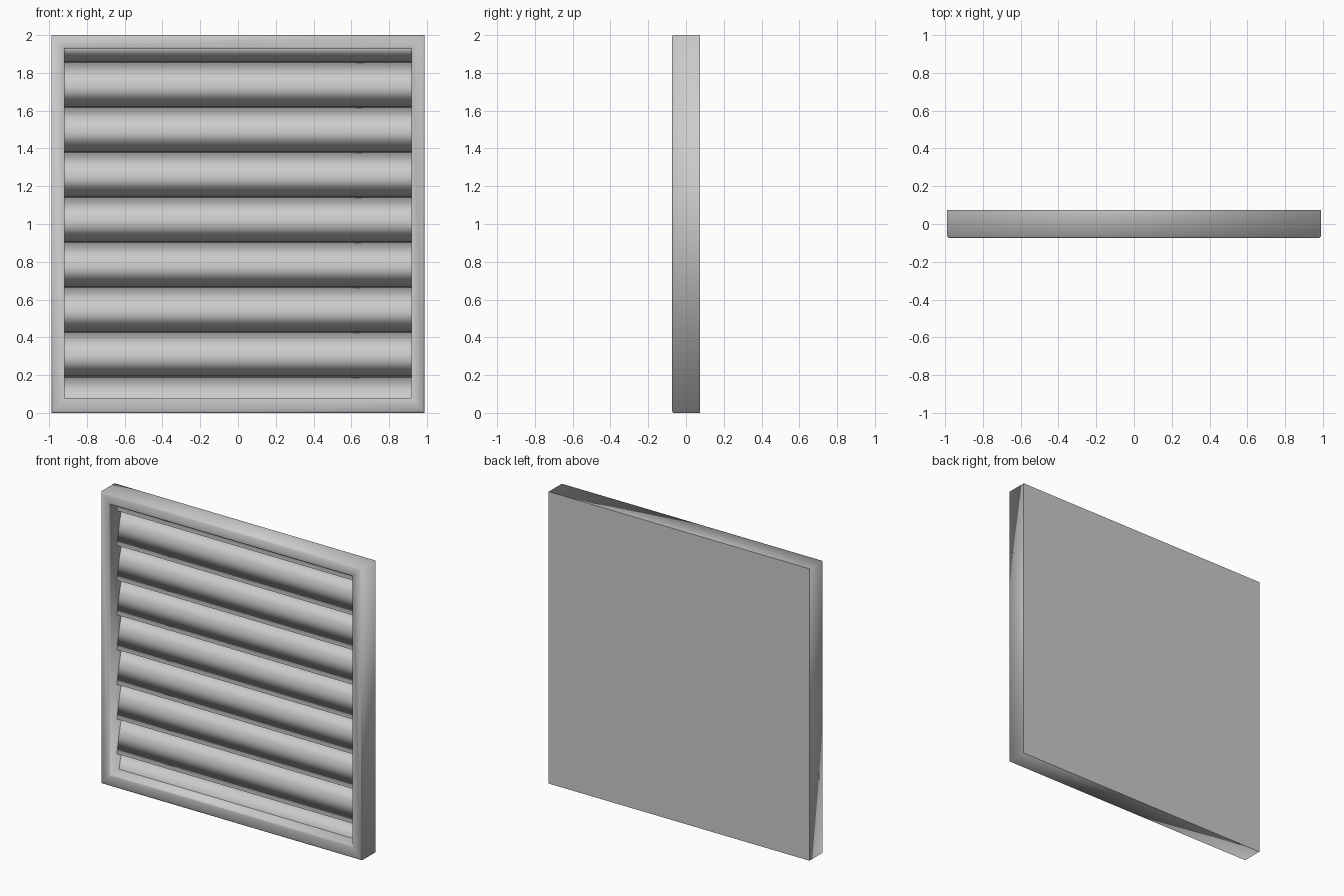
import bpy
import bmesh

cube = bpy.data.objects.get("Cube")
if cube:
    bpy.data.objects.remove(cube, do_unlink=True)

grey = bpy.data.materials.new("metal_grey")
grey.use_nodes = True
colour = (0.6, 0.6, 0.6, 1)
grey.diffuse_color = colour
grey.node_tree.nodes["Principled BSDF"].inputs["Base Color"].default_value = colour

HALF_W, HALF_D, HEIGHT = 0.988, 0.075, 2.0
BORDER, SILL = 0.07, 0.08
PITCH, TOP_LIP = 0.238, 1.86


def skin(name, loops, closed, smooth=True):
    """Skin quads between matching loops of points."""
    bm = bmesh.new()
    rows = [[bm.verts.new(p) for p in loop] for loop in loops]
    for a, b in zip(rows, rows[1:]):
        n = len(a)
        for i in range(n if closed else n - 1):
            j = (i + 1) % n
            bm.faces.new((a[i], a[j], b[j], b[i]))
    bmesh.ops.recalc_face_normals(bm, faces=bm.faces)
    for face in bm.faces:
        face.smooth = smooth
    mesh = bpy.data.meshes.new(name)
    bm.to_mesh(mesh)
    bm.free()
    mesh.materials.append(grey)
    obj = bpy.data.objects.new(name, mesh)
    bpy.context.collection.objects.link(obj)
    return obj


def rectangle(inset, y):
    """Frame outline, inset as a share of the border width."""
    x = HALF_W - inset * BORDER
    low, high = inset * SILL, HEIGHT - inset * BORDER
    return [(-x, y, low), (x, y, low), (x, y, high), (-x, y, high)]


# Frame: outer wall, softened front border and inner wall
section = [(0, HALF_D), (0, -0.067), (0.12, -HALF_D),
           (0.92, -HALF_D), (1, -0.07), (1, HALF_D)]
skin("frame", [rectangle(f, y) for f, y in section], True)

# Closed back panel
x = HALF_W
back = skin("back_panel", [[(-x, HALF_D, 0), (x, HALF_D, 0)],
                           [(-x, HALF_D, HEIGHT), (x, HALF_D, HEIGHT)]], False, False)
back.data.flip_normals() if back.data.polygons[0].normal.y < 0 else None

# Tapered slats, the first and last running behind the frame
slat_section = [(0, 0), (0.022, 0.12), (0.055, 0.25), (0.04, 0.12)]
end = HALF_W - BORDER + 0.01
for k in range(9):
    lip = TOP_LIP - k * PITCH
    profile = [(y, min(max(lip + z, 0.01), HEIGHT - 0.01)) for y, z in slat_section]
    skin(f"slat_{k + 1}", [[(s, y, z) for y, z in profile] for s in (-end, end)], True)
